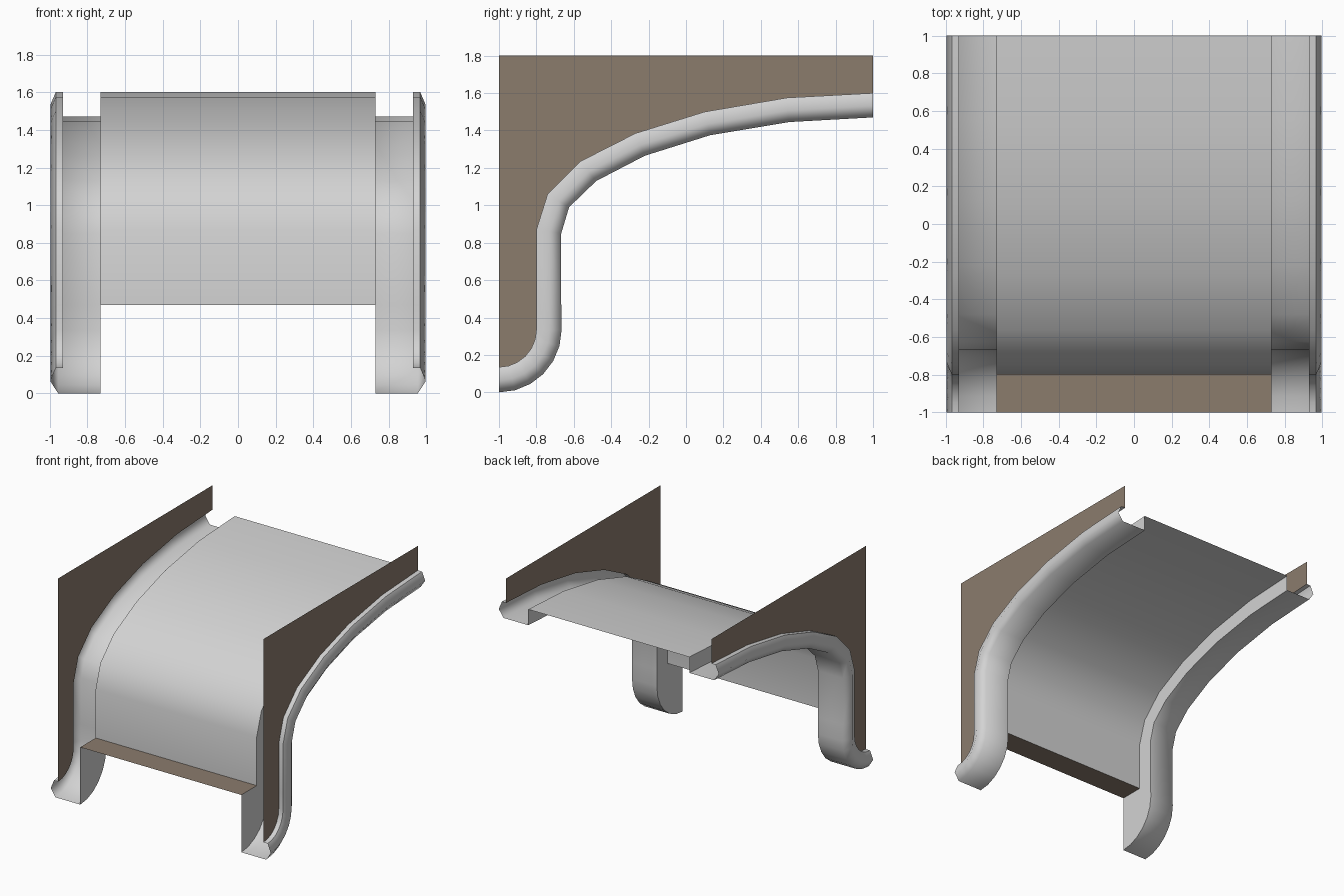
import bpy, bmesh, math

if "Cube" in bpy.data.objects:
    bpy.data.objects.remove(bpy.data.objects["Cube"])

def material(name, rgb):
    m = bpy.data.materials.new(name)
    m.diffuse_color = (*rgb, 1)
    m.use_nodes = True
    m.node_tree.nodes["Principled BSDF"].inputs["Base Color"].default_value = m.diffuse_color
    return m

GREY = material("light_grey_metal", (0.65, 0.65, 0.65))
BROWN = material("brown_panel", (0.26, 0.20, 0.152))

DECK_Z = 0.47                      # level where the deck meets the ledge
INNER, PANEL = 0.73, 0.93          # x of channel wall and of side panel

def make(name, verts, faces, mat):
    me = bpy.data.meshes.new(name)
    me.from_pydata(verts, [], faces)
    bm = bmesh.new()
    bm.from_mesh(me)
    bmesh.ops.recalc_face_normals(bm, faces=bm.faces)
    for f in bm.faces:
        f.smooth = True
    bm.to_mesh(me)
    bm.free()
    me.set_sharp_from_angle(angle=math.radians(65))
    me.materials.append(mat)
    ob = bpy.data.objects.new(name, me)
    bpy.context.collection.objects.link(ob)
    return ob

def loft(name, rows, mat):
    """Skin a grid of points."""
    n = len(rows[0])
    verts = [p for r in rows for p in r]
    faces = [(i * n + j, i * n + j + 1, (i + 1) * n + j + 1, (i + 1) * n + j)
             for i in range(len(rows) - 1) for j in range(n - 1)]
    return make(name, verts, faces, mat)

def plate(name, x, outline, mat):
    """Flat sheet in the plane of constant x."""
    return make(name, [(x, y, z) for y, z in outline], [tuple(range(len(outline)))], mat)

def foot(radius):
    """Quarter round at the bottom of the curve."""
    return [(-1 + radius * math.sin(math.radians(a)), 0.335 - radius * math.cos(math.radians(a)))
            for a in range(0, 91, 15)]

# Side curves (y, z): upper edge and lower edge of the track
upper = foot(0.2) + [(-0.8, DECK_Z), (-0.8, 0.87), (-0.74, 1.06), (-0.565, 1.235),
                     (-0.27, 1.385), (0.1, 1.5), (0.54, 1.575), (1, 1.6)]
lower = foot(0.335) + [(-0.667, DECK_Z), (-0.667, 0.85), (-0.625, 0.99), (-0.48, 1.13),
                       (-0.22, 1.265), (0.13, 1.375), (0.55, 1.445), (1, 1.47)]
deck_curve = upper[7:]

# Main curved deck
loft("deck", [[(-INNER, y, z), (INNER, y, z)] for y, z in deck_curve], GREY)

# Flat ledge at the foot of the deck
loft("front_ledge", [[(-INNER, y, DECK_Z), (INNER, y, DECK_Z)] for y in (-1, -0.8)], BROWN)

# Channel section: (x, height fraction between lower and upper curve)
section = [(INNER, 0), (0.955, 0), (0.997, 0.48), (0.968, 1), (PANEL, 1)]

for s, side in ((-1, "left"), (1, "right")):
    # Half-open channel rail curling up to the panel
    rows = [[(s * x, a[0] + (b[0] - a[0]) * t, a[1] + (b[1] - a[1]) * t) for x, t in section]
            for a, b in zip(lower, upper)]
    loft(side + "_rail", rows, GREY)
    # Wall between deck and channel
    plate(side + "_channel_wall", s * INNER, [(-1, DECK_Z)] + deck_curve + lower[::-1], GREY)
    # Thin upright panel above the rail
    plate(side + "_panel", s * PANEL, upper + [(1, 1.8), (-1, 1.8)], BROWN)
